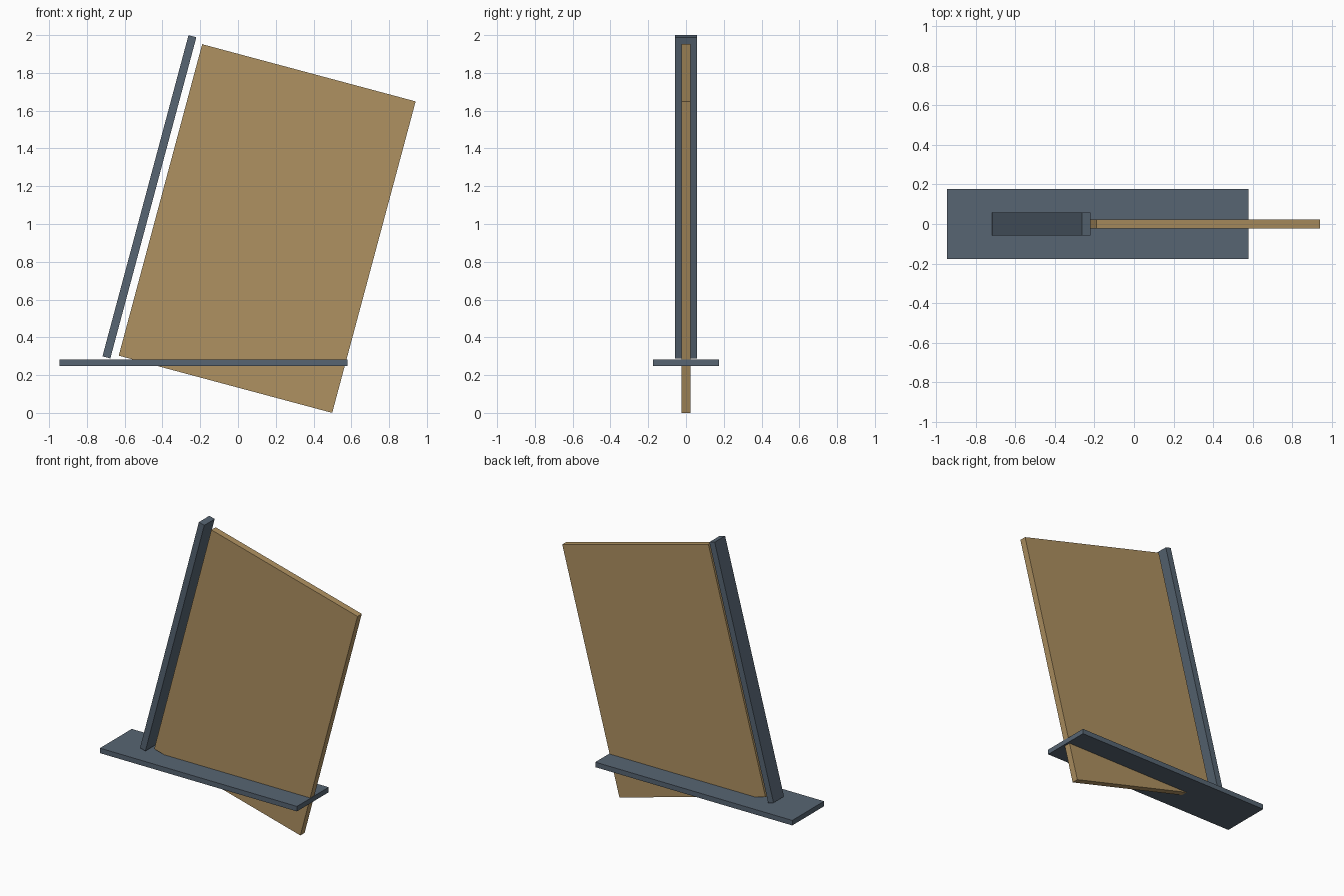
import bpy
from math import radians

if "Cube" in bpy.data.objects:
    bpy.data.objects.remove(bpy.data.objects["Cube"])

TILT = radians(15)


def material(name, color):
    m = bpy.data.materials.new(name)
    m.diffuse_color = (*color, 1)
    m.use_nodes = True
    m.node_tree.nodes["Principled BSDF"].inputs["Base Color"].default_value = m.diffuse_color
    return m


def box(name, center, size, mat, tilt=0.0):
    """Box centred at (x, z) on y = 0, leaning towards +x by tilt."""
    bpy.ops.mesh.primitive_cube_add(size=1, location=(center[0], 0, center[1]))
    ob = bpy.context.object
    ob.name = name
    ob.scale = size
    bpy.ops.object.transform_apply(location=False, rotation=False, scale=True)
    ob.rotation_euler.y = tilt
    ob.data.materials.append(mat)
    return ob


slate = material("slate", (0.095, 0.13, 0.17))
tan_board = material("tan_board", (0.43, 0.285, 0.12))

# Horizontal base plate that the panel passes through
box("base_plate", (-0.183, 0.265), (1.523, 0.351, 0.035), slate)

# Leaning post standing just above the plate
box("post", (-0.469, 1.144), (0.043, 0.115, 1.76), slate, TILT)

# Leaning rectangular panel, parallel to the post
box("panel", (0.1545, 0.976), (1.17, 0.047, 1.707), tan_board, TILT)
